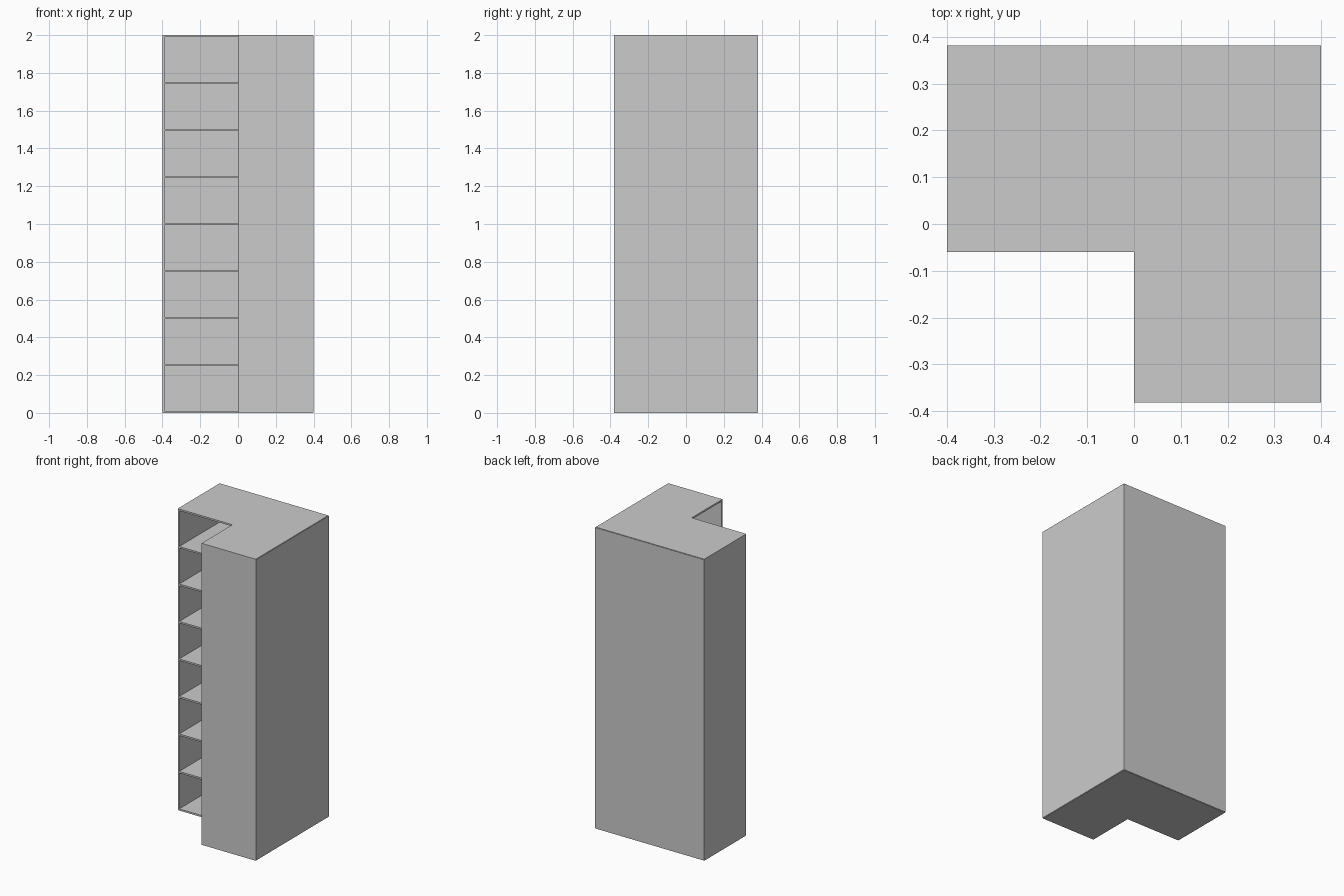
import bpy
import bmesh

if "Cube" in bpy.data.objects:
    bpy.data.objects.remove(bpy.data.objects["Cube"])

W, D, H = 0.40, 0.382, 2.0   # half width, half depth, height
T = 0.011                    # board thickness
B = 0.003                    # thin backing thickness
NOTCH_X, NOTCH_Y = 0.0, -0.06
GAPS = 8

grey = bpy.data.materials.new("grey board")
grey.diffuse_color = (0.6, 0.6, 0.6, 1)
grey.use_nodes = True
grey.node_tree.nodes["Principled BSDF"].inputs["Base Color"].default_value = (0.6, 0.6, 0.6, 1)


def prism(name, outline, z0, z1):
    """Extrude a flat outline from z0 up to z1."""
    bm = bmesh.new()
    base = bm.faces.new([bm.verts.new((x, y, z0)) for x, y in outline])
    top = bmesh.ops.extrude_face_region(bm, geom=[base])["geom"]
    verts = [v for v in top if isinstance(v, bmesh.types.BMVert)]
    bmesh.ops.translate(bm, verts=verts, vec=(0, 0, z1 - z0))
    bmesh.ops.recalc_face_normals(bm, faces=bm.faces)
    mesh = bpy.data.meshes.new(name)
    bm.to_mesh(mesh)
    bm.free()
    mesh.materials.append(grey)
    obj = bpy.data.objects.new(name, mesh)
    bpy.context.collection.objects.link(obj)
    return obj


def board(name, x0, x1, y0, y1, z0=0.0, z1=H):
    return prism(name, [(x0, y0), (x1, y0), (x1, y1), (x0, y1)], z0, z1)


# L-shaped bottom, shelves and top, fitted between the end boards
right, back = W - B, D - B
outline = [(-W + T, NOTCH_Y), (NOTCH_X, NOTCH_Y), (NOTCH_X, -D + T),
           (right, -D + T), (right, back), (-W + T, back)]
for i in range(GAPS + 1):
    z = i * (H - T) / GAPS
    name = "bottom" if i == 0 else "top" if i == GAPS else f"shelf_{i}"
    prism(name, outline, z, z + T)

# End boards closing the two arms
board("right_end_board", -W, -W + T, NOTCH_Y, back)
board("front_end_board", NOTCH_X, right, -D, -D + T)

# Thin backing sheets on the two wall sides, slightly short of top and bottom
board("back_sheet", -W, right, back, D, B, H - B)
board("left_sheet", right, W, -D, D, B, H - B)
